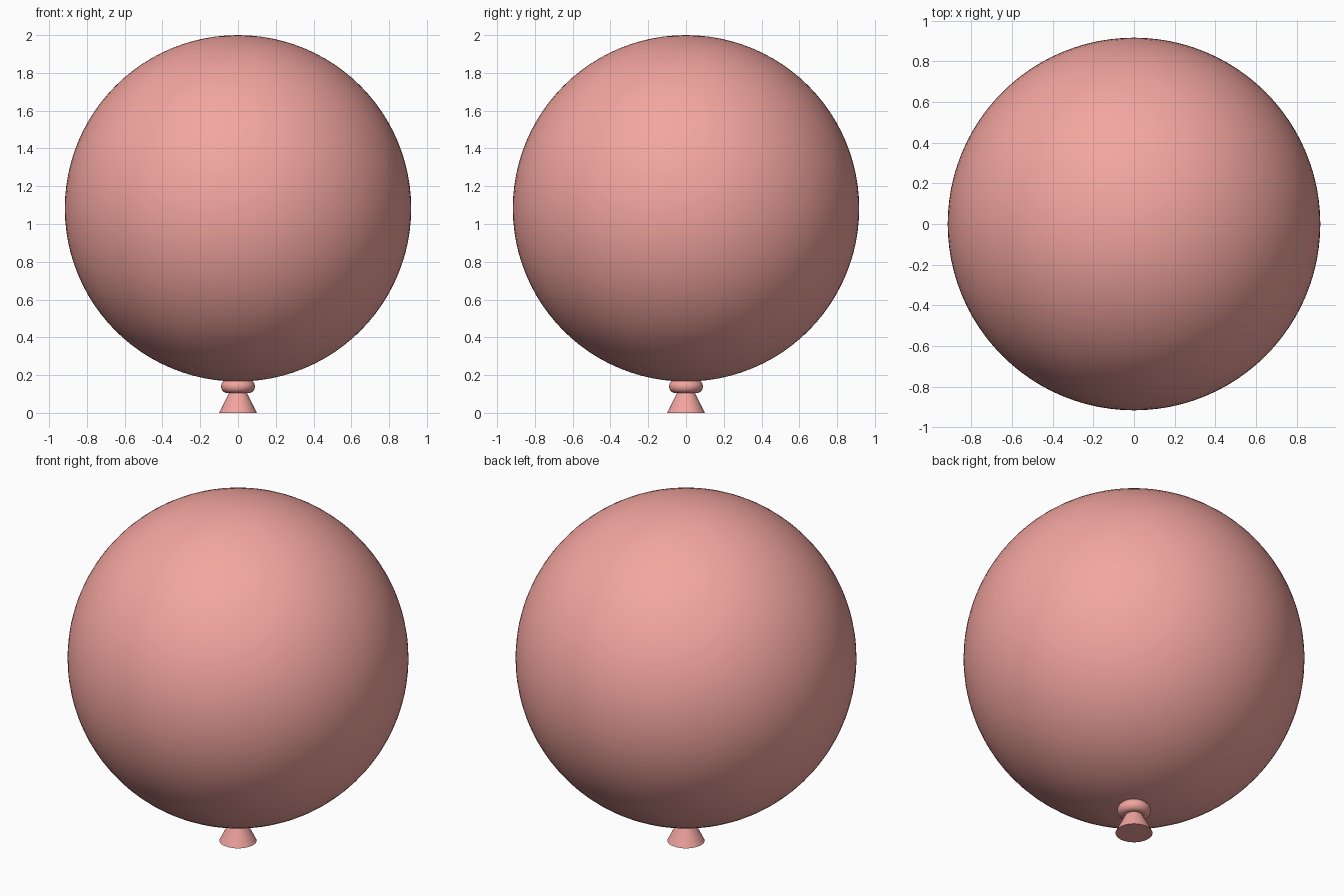
import bpy
import math

if "Cube" in bpy.data.objects:
    bpy.data.objects.remove(bpy.data.objects["Cube"])

mat = bpy.data.materials.new("balloon_pink")
mat.diffuse_color = (0.9, 0.38, 0.35, 1)
mat.use_nodes = True
mat.node_tree.nodes["Principled BSDF"].inputs["Base Color"].default_value = mat.diffuse_color


def finish(name):
    obj = bpy.context.object
    obj.name = name
    obj.data.materials.append(mat)
    bpy.ops.object.shade_smooth_by_angle(angle=math.radians(40))
    return obj


# Inflated body
R = 0.917
bpy.ops.mesh.primitive_uv_sphere_add(segments=96, ring_count=48, radius=R,
                                     location=(0, 0, 2 - R))
finish("balloon_body")

# Rolled knot under the body
bpy.ops.mesh.primitive_torus_add(major_radius=0.055, minor_radius=0.035,
                                 major_segments=48, minor_segments=20,
                                 location=(0, 0, 0.14))
finish("knot_ring")

# Flared neck below the knot
bpy.ops.mesh.primitive_cone_add(vertices=48, radius1=0.1, radius2=0.02,
                                depth=0.16, location=(0, 0, 0.08))
finish("flared_neck")
